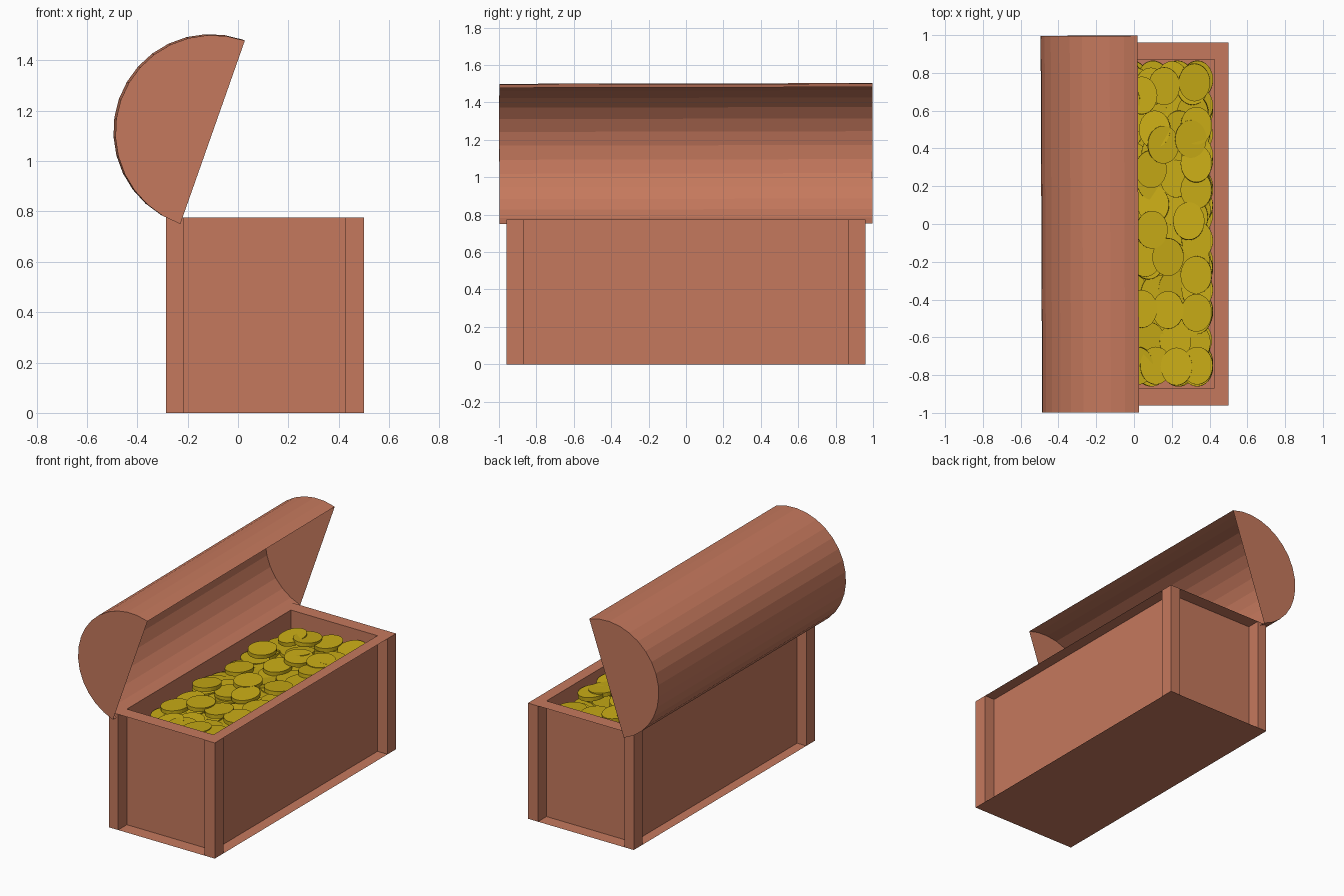
import bpy, bmesh, math, random
from mathutils import Matrix, Euler

if "Cube" in bpy.data.objects:
    bpy.data.objects.remove(bpy.data.objects["Cube"])

random.seed(4)


def material(name, color):
    m = bpy.data.materials.new(name)
    m.diffuse_color = color
    m.use_nodes = True
    m.node_tree.nodes["Principled BSDF"].inputs["Base Color"].default_value = m.diffuse_color
    return m


wood = material("wood", (0.56, 0.19, 0.11, 1))
gold = material("gold", (0.58, 0.41, 0.008, 1))


def finish(name, bm, mat):
    mesh = bpy.data.meshes.new(name)
    bm.to_mesh(mesh)
    bm.free()
    mesh.materials.append(mat)
    ob = bpy.data.objects.new(name, mesh)
    bpy.context.collection.objects.link(ob)
    return ob


def quad(bm, *pts):
    bm.faces.new([bm.verts.new(p) for p in pts])


# Chest dimensions: outer and inner edges along x and y
X = (-0.285, -0.217, 0.425, 0.5)
Y = (-0.96, -0.867, 0.87, 0.96)
H = 0.775


def ring(x0, y0, x1, y1):
    return [(x0, y0), (x1, y0), (x1, y1), (x0, y1)]


outer = ring(X[0], Y[0], X[3], Y[3])
inner = ring(X[1], Y[1], X[2], Y[2])

# Thin recessed walls and flat top rim
walls, rim = bmesh.new(), bmesh.new()
for i in range(4):
    j = (i + 1) % 4
    a, b, c, d = inner[i], inner[j], outer[j], outer[i]
    quad(walls, (*a, 0), (*b, 0), (*b, H), (*a, H))
    quad(rim, (*d, H), (*c, H), (*b, H), (*a, H))
finish("chest_walls", walls, wood)
finish("chest_rim", rim, wood)

# Floor plate
bm = bmesh.new()
quad(bm, *[(*p, 0) for p in reversed(outer)])
finish("chest_floor", bm, wood)

# Corner posts
for i, (o, n) in enumerate(zip(outer, inner)):
    bm = bmesh.new()
    p = ring(min(o[0], n[0]), min(o[1], n[1]), max(o[0], n[0]), max(o[1], n[1]))
    for k in range(4):
        a, b = p[k], p[(k + 1) % 4]
        quad(bm, (*a, 0), (*b, 0), (*b, H), (*a, H))
    finish(f"corner_post_{i + 1}", bm, wood)

# Hollow half-cylinder lid with end caps, tipped open
R, N, L = 0.386, 16, 0.997
bm = bmesh.new()
start = math.atan2(0.73, 0.257)
ends = []
for y in (-L, L):
    ends.append([bm.verts.new((R * math.cos(start + math.pi * k / N), y,
                               R * math.sin(start + math.pi * k / N)))
                 for k in range(N + 1)])
for k in range(N):
    bm.faces.new((ends[0][k], ends[0][k + 1], ends[1][k + 1], ends[1][k]))
bm.faces.new(ends[0][::-1])
bm.faces.new(ends[1])
lid = finish("lid", bm, wood)
lid.location = (-0.105, 0, 1.116)
lid.rotation_euler = (0.002, 0, 0.004)


# Coins: slightly oval discs
def add_coin(bm, x, y, z, tilt):
    rot = Euler((random.uniform(-tilt, tilt), random.uniform(-tilt, tilt), 0)).to_matrix().to_4x4()
    m = Matrix.Translation((x, y, z)) @ rot @ Matrix.Diagonal((0.083, 0.1, 1, 1))
    bmesh.ops.create_cone(bm, cap_ends=True, segments=32, radius1=1, radius2=1,
                          depth=0.026, matrix=m)


# Lower layers of the heap
bm = bmesh.new()
for layer in range(4):
    z = 0.54 + 0.04 * layer
    for i in range(5):
        for j in range(12):
            x = -0.125 + 0.456 * i / 4 + random.uniform(-0.03, 0.03)
            y = -0.755 + 1.51 * j / 11 + random.uniform(-0.035, 0.035)
            add_coin(bm, min(max(x, -0.13), 0.335), min(max(y, -0.76), 0.765),
                     z + random.uniform(-0.015, 0.015), 0.1)
finish("coin_heap", bm, gold)

# Loose coins lying on top
top = [(0.04, 0.68), (0.16, 0.73), (0.32, 0.75), (0.155, 0.42), (0.11, 0.5),
       (0.3, 0.45), (0.33, 0.52), (0.29, 0.015), (0.095, -0.03), (0.06, -0.18),
       (0.18, -0.175), (0.33, -0.47), (0.18, -0.455), (0.04, -0.45),
       (0.02, -0.75), (0.115, -0.75), (0.225, -0.755), (0.335, -0.75),
       (0.09, 0.29), (0.33, 0.32), (0.33, -0.27), (0.33, 0.18), (-0.09, -0.2),
       (-0.06, 0.1), (-0.1, 0.4), (-0.05, 0.65), (-0.08, -0.55)]
bm = bmesh.new()
for x, y in top:
    add_coin(bm, x, y, random.uniform(0.695, 0.725), 0.1)
finish("top_coins", bm, gold)
